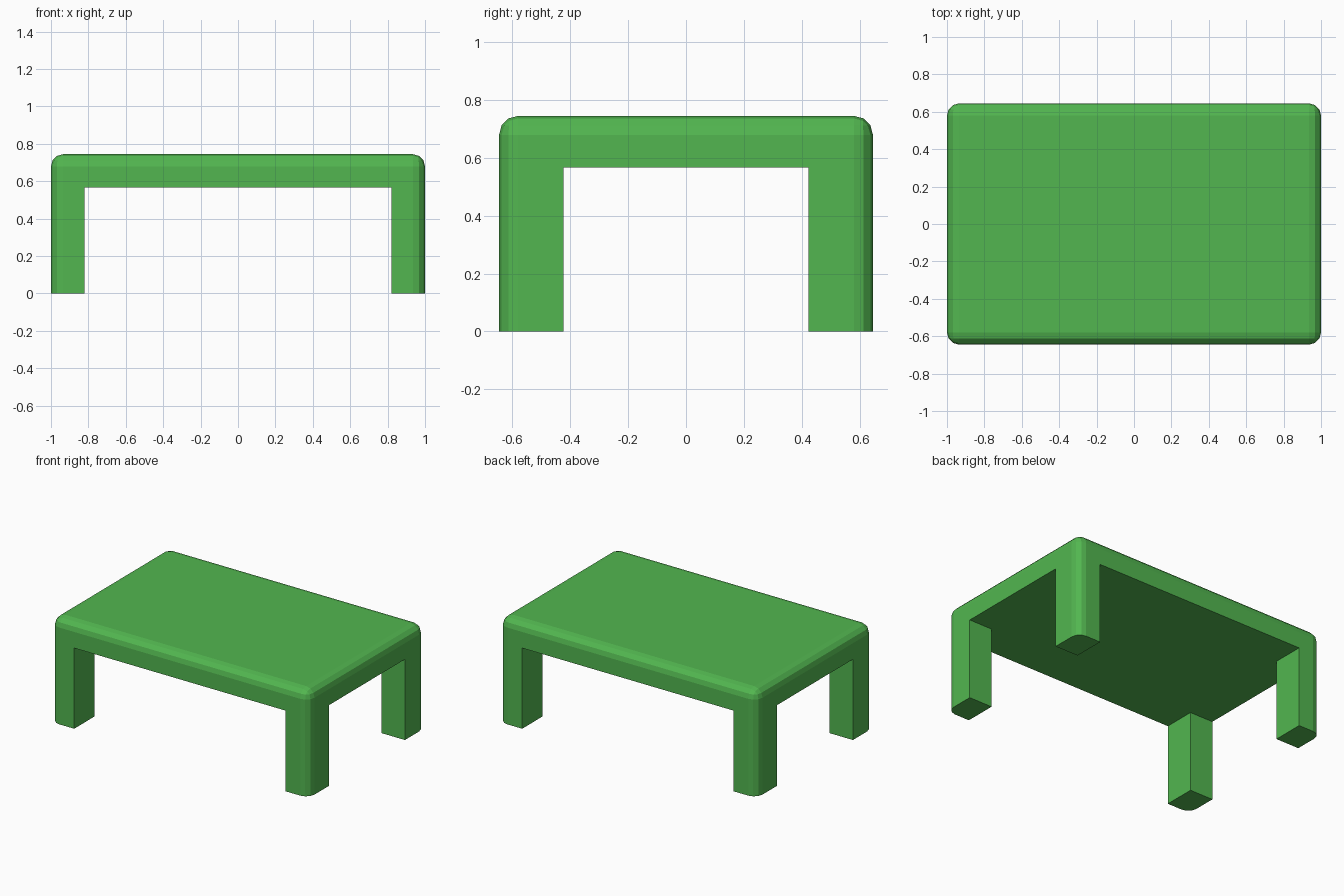
import bpy, bmesh

if "Cube" in bpy.data.objects:
    bpy.data.objects.remove(bpy.data.objects["Cube"])

HX, HY, TOP, UNDER = 1.0, 0.645, 0.744, 0.566
LX, LY, RADIUS = 0.82, 0.422, 0.065

mat = bpy.data.materials.new("green")
mat.diffuse_color = (0.085, 0.47, 0.08, 1)
mat.use_nodes = True
mat.node_tree.nodes["Principled BSDF"].inputs["Base Color"].default_value = mat.diffuse_color


def make_object(name, bm):
    bmesh.ops.recalc_face_normals(bm, faces=bm.faces)
    mesh = bpy.data.meshes.new(name)
    bm.to_mesh(mesh)
    bm.free()
    obj = bpy.data.objects.new(name, mesh)
    bpy.context.collection.objects.link(obj)
    return obj


# Table block with rounded top and vertical edges, flat at the floor
bm = bmesh.new()
bmesh.ops.create_cube(bm, size=1)
for v in bm.verts:
    v.co = (v.co.x * 2 * HX, v.co.y * 2 * HY, (v.co.z + 0.5) * TOP)
edges = [e for e in bm.edges if any(v.co.z > 0.01 for v in e.verts)]
bmesh.ops.bevel(bm, geom=edges, offset=RADIUS, segments=3, profile=0.5,
                affect='EDGES', clamp_overlap=True)
table = make_object("table", bm)
table.data.materials.append(mat)

# Cross-shaped cutter that leaves a leg at each corner
bm = bmesh.new()
B = 1.5
cross = [(LX, -B), (LX, -LY), (B, -LY), (B, LY), (LX, LY), (LX, B),
         (-LX, B), (-LX, LY), (-B, LY), (-B, -LY), (-LX, -LY), (-LX, -B)]
face = bm.faces.new([bm.verts.new((x, y, -0.3)) for x, y in cross])
ext = bmesh.ops.extrude_face_region(bm, geom=[face])
bmesh.ops.translate(bm, vec=(0, 0, UNDER + 0.3),
                    verts=[g for g in ext["geom"] if isinstance(g, bmesh.types.BMVert)])
cutter = make_object("leg_gap_cutter", bm)
cutter.hide_render = True

mod = table.modifiers.new("leg_gaps", 'BOOLEAN')
mod.operation = 'DIFFERENCE'
mod.solver = 'EXACT'
mod.object = cutter

# Apply the cut and remove the helper
bpy.context.view_layer.objects.active = table
table.select_set(True)
bpy.ops.object.modifier_apply(modifier=mod.name)
bpy.data.objects.remove(cutter)
